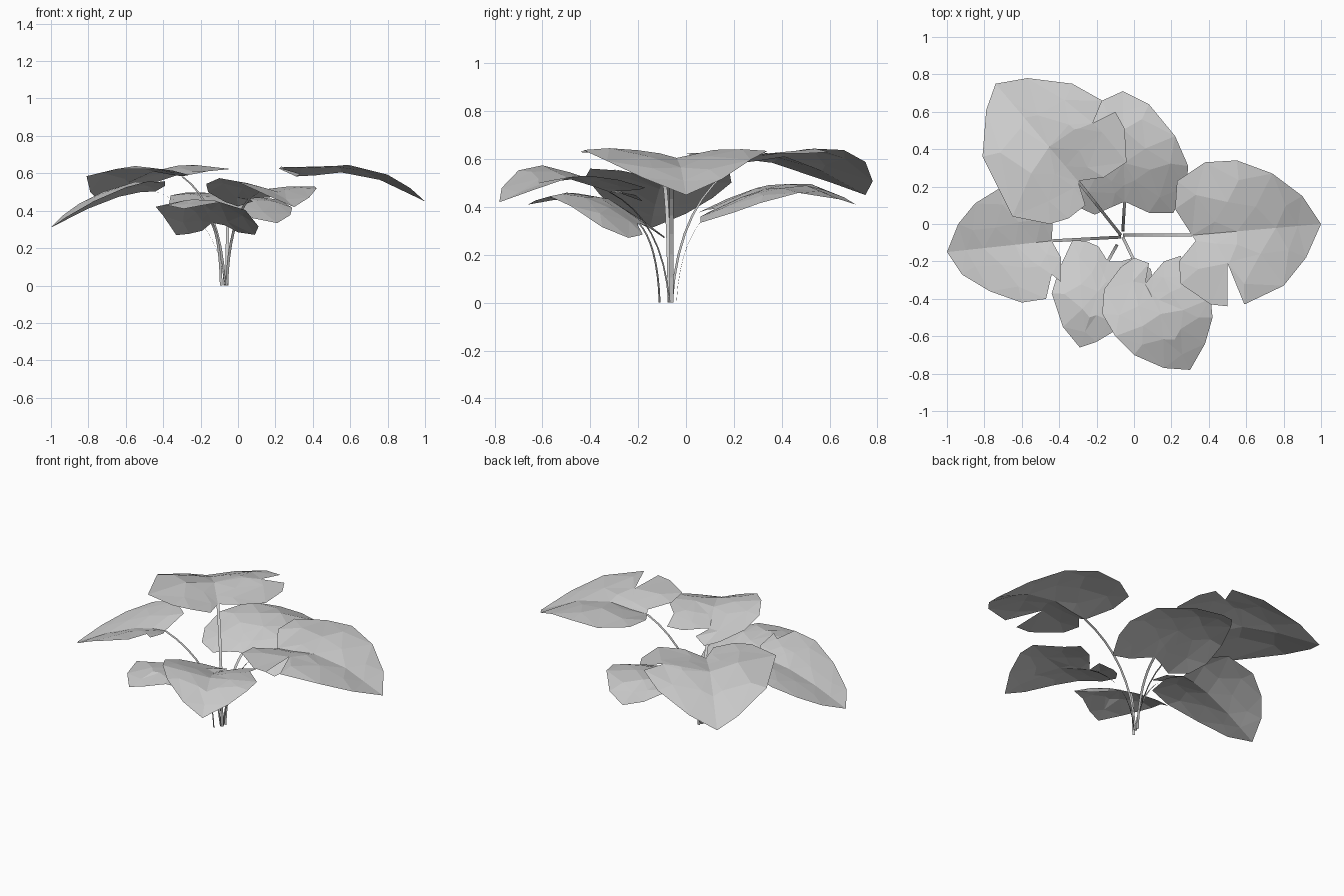
import bpy, bmesh
from mathutils import Vector
from mathutils.geometry import delaunay_2d_cdt

cube = bpy.data.objects.get("Cube")
if cube:
    bpy.data.objects.remove(cube, do_unlink=True)

grey = bpy.data.materials.new("plain_grey")
grey.use_nodes = True
colour = (0.6, 0.6, 0.6, 1)
grey.diffuse_color = colour
grey.node_tree.nodes["Principled BSDF"].inputs["Base Color"].default_value = colour

STATIONS = (-0.25, 0.1, 0.35, 0.65, 1.0)   # positions along the midrib, stem to tip


def profile(u, heights):
    """Height of the midrib at u, straight between the stations."""
    i = sum(u >= s for s in STATIONS[1:-1])
    t = (u - STATIONS[i]) / (STATIONS[i + 1] - STATIONS[i])
    t = min(max(t, 0), 1)
    return heights[i] + t * (heights[i + 1] - heights[i])


def add_object(name, bm):
    mesh = bpy.data.meshes.new(name)
    bm.to_mesh(mesh)
    bm.free()
    mesh.materials.append(grey)
    obj = bpy.data.objects.new(name, mesh)
    bpy.context.collection.objects.link(obj)


def add_leaf(name, outline, heights, fold, droop, lean):
    """Heart-shaped blade: the outline starts where the stem joins."""
    rim = [Vector(p) for p in outline]
    start = rim[0]
    tip = max(rim, key=lambda p: (p - start).length)
    length = (tip - start).length
    along = (tip - start) / length
    across = Vector((-along.y, along.x))
    n = len(rim)
    edges = [(i, (i + 1) % n) for i in range(n)]
    # Midrib crease
    points = list(rim)
    rib = [0]
    for u in (0.15, 0.35, 0.65, 0.82):
        rib.append(len(points))
        points.append(start + along * length * u)
    rib.append(rim.index(tip))
    edges += list(zip(rib, rib[1:]))
    # Inner rings of facets
    centre = start + along * length * 0.4
    for first, size in ((1, 0.72), (2, 0.42)):
        points += [centre.lerp(p, size) for p in rim[first::2] if p != tip]
    verts, _, faces, *_ = delaunay_2d_cdt(points, edges, [], 1, 0.0001)

    def lift(p):
        d = p - start
        u = d.dot(along) / length
        v = d.dot(across)
        arch = fold * abs(v) - droop * v * v
        return (p.x, p.y, profile(u, heights) + arch * (1 - 0.5 * max(u, 0)) + lean * v)

    bm = bmesh.new()
    bverts = [bm.verts.new(lift(p)) for p in verts]
    for f in faces:
        bm.faces.new([bverts[i] for i in f])
    bmesh.ops.delete(bm, geom=[v for v in bm.verts if not v.link_faces], context='VERTS')
    bmesh.ops.recalc_face_normals(bm, faces=bm.faces)
    if sum(f.normal.z for f in bm.faces) < 0:
        bmesh.ops.reverse_faces(bm, faces=bm.faces)
    add_object(name + "_leaf", bm)
    return Vector(lift(start))


def add_stem(name, base, end, steps=8, half_width=0.008):
    """Flat ribbon that rises, then bends out to the leaf."""
    base = Vector((*base, 0))
    bend = base.lerp(end, 0.1)
    bend.z = end.z * 0.75
    out = Vector((end.x - base.x, end.y - base.y, 0)).normalized()
    side = Vector((-out.y, out.x, 0)) * half_width
    bm = bmesh.new()
    rows = []
    for k in range(steps + 1):
        t = k / steps
        p = base * (1 - t) ** 2 + bend * 2 * t * (1 - t) + end * t * t
        rows.append((bm.verts.new(p - side), bm.verts.new(p + side)))
    for a, b in zip(rows, rows[1:]):
        bm.faces.new((a[0], b[0], b[1], a[1]))
    add_object(name + "_stem", bm)


def add_frond(name, base, outline, heights, fold, droop, lean=0):
    add_stem(name, base, add_leaf(name, outline, heights, fold, droop, lean))


# Left side, with a torn front edge
add_frond("left", (-.06, -.06),
          [(.31, -.06), (.33, -.09), (.24, -.2), (.25, -.32), (.41, -.43), (.5, -.44), (.5, -.21),
           (.59, -.43), (.8, -.33), (.92, -.18), (1, 0), (.9, .15), (.74, .27), (.55, .34),
           (.38, .33), (.23, .23), (.22, .08)],
          (.58, .585, .605, .565, .45), .4, .75)
# Right side
add_frond("right", (-.07, -.07),
          [(-.44, -.09), (-.39, -.18), (-.39, -.31), (-.44, -.27), (-.47, -.4), (-.6, -.42),
           (-.77, -.36), (-.92, -.27), (-1, -.15), (-.94, 0), (-.85, .11), (-.72, .19),
           (-.55, .18), (-.43, .08)],
          (.5, .505, .475, .41, .31), .38, .6)
# Large leaf at the back right
add_frond("back_right", (-.07, -.06),
          [(-.3, .23), (-.26, .1), (-.35, .03), (-.45, 0), (-.65, .04), (-.81, .36), (-.79, .61),
           (-.74, .75), (-.57, .78), (-.33, .75), (-.17, .66), (-.22, .54), (-.1, .6),
           (-.05, .51), (-.04, .33), (-.16, .25)],
          (.57, .59, .61, .55, .45), .36, .7)
# Back
add_frond("back", (-.06, -.04),
          [(-.05, .12), (-.12, .09), (-.21, .05), (-.32, .1), (-.37, .2), (-.36, .34), (-.28, .52),
           (-.17, .66), (-.06, .71), (.08, .64), (.22, .47), (.29, .31), (.28, .2), (.21, .06),
           (.08, .06)],
          (.32, .42, .475, .49, .41), .15, .7, .07)
# Small leaf at the front right
add_frond("front_right", (-.09, -.11),
          [(-.14, -.2), (-.19, -.12), (-.26, -.09), (-.33, -.09), (-.4, -.24), (-.44, -.37),
           (-.38, -.55), (-.29, -.66), (-.2, -.63), (-.1, -.57), (.04, -.48), (.11, -.35),
           (.09, -.24), (0, -.18), (-.07, -.2)],
          (.25, .37, .44, .46, .41), .1, 1.2)
# Front left
add_frond("front_left", (-.06, -.07),
          [(.06, -.32), (.08, -.21), (0, -.18), (-.07, -.23), (-.16, -.35), (-.17, -.48), (-.1, -.6),
           (0, -.7), (.16, -.77), (.3, -.78), (.38, -.64), (.42, -.5), (.41, -.4), (.28, -.28),
           (.25, -.17), (.16, -.2), (.1, -.27)],
          (.42, .48, .515, .5, .42), .35, .6, -.07)
